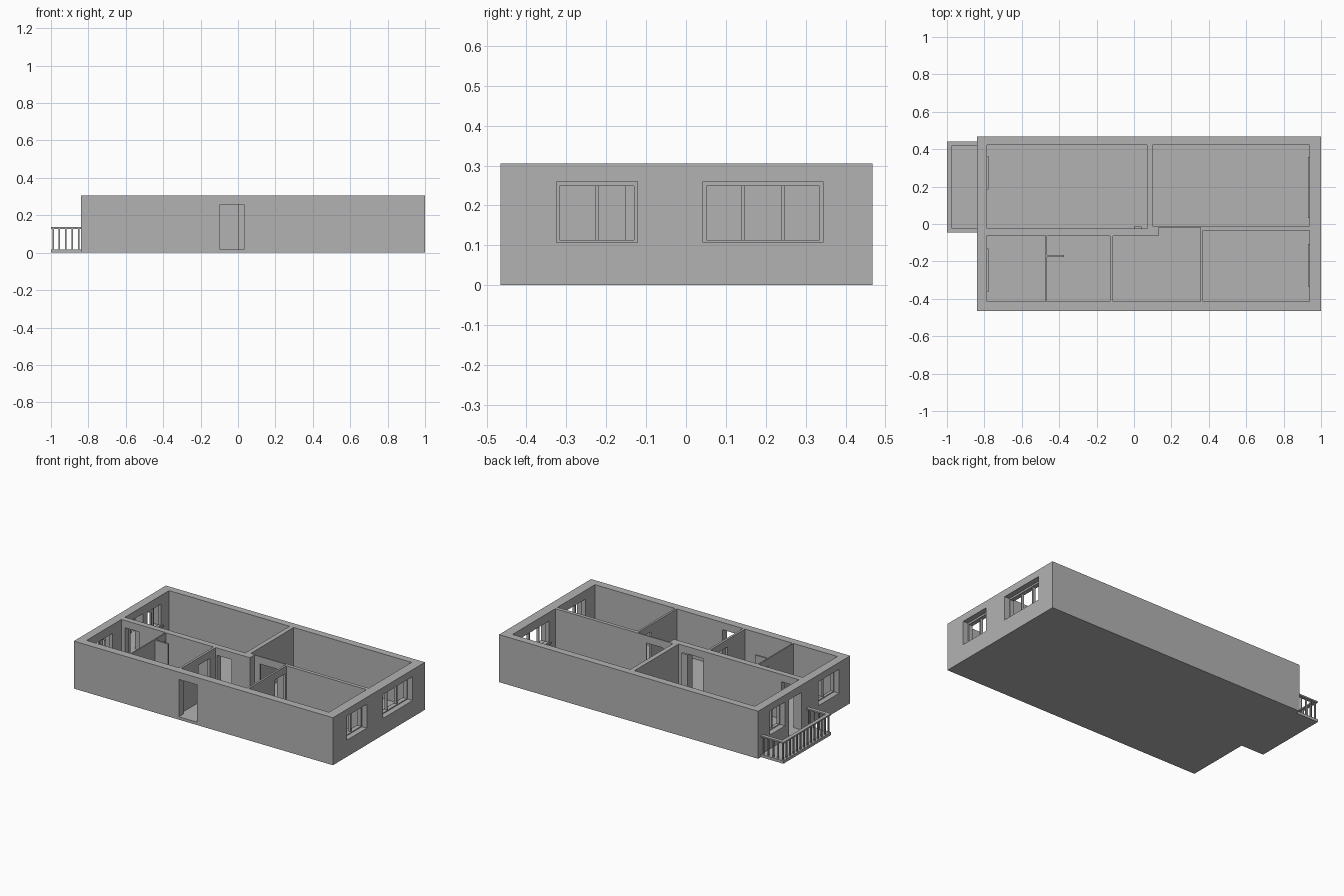
import bpy, bmesh
from mathutils import Matrix, Vector

if "Cube" in bpy.data.objects:
    bpy.data.objects.remove(bpy.data.objects["Cube"])

grey = bpy.data.materials.new("plaster grey")
grey.diffuse_color = (0.45, 0.45, 0.45, 1)
grey.use_nodes = True
grey.node_tree.nodes["Principled BSDF"].inputs["Base Color"].default_value = grey.diffuse_color

FLOOR, HEAD, SILL, TOP = 0.018, 0.258, 0.107, 0.305


def boxes(name, items):
    """One object from boxes given as (x0, x1, y0, y1, z0, z1)."""
    bm = bmesh.new()
    for x0, x1, y0, y1, z0, z1 in items:
        size = Vector((x1 - x0, y1 - y0, z1 - z0))
        mid = Vector((x0 + x1, y0 + y1, z0 + z1)) / 2
        bmesh.ops.create_cube(bm, size=1, matrix=Matrix.Translation(mid) @ Matrix.Diagonal(size).to_4x4())
    me = bpy.data.meshes.new(name)
    bm.to_mesh(me)
    bm.free()
    me.materials.append(grey)
    ob = bpy.data.objects.new(name, me)
    bpy.context.collection.objects.link(ob)
    return ob


# House block, carved into rooms
house = boxes("house_walls", [(-0.84, 1.0, -0.465, 0.468, 0, TOP)])
rooms = [(-0.785, 0.07, -0.025, 0.422),    # living room
         (0.10, 0.937, -0.012, 0.422),     # large bedroom
         (-0.785, -0.473, -0.415, -0.062), # kitchen
         (-0.465, -0.128, -0.415, -0.065), # bathroom
         (-0.113, 0.355, -0.415, -0.065),  # hall
         (0.13, 0.355, -0.20, -0.02),      # hall recess
         (0.368, 0.937, -0.415, -0.035)]   # small bedroom
doors = [(-0.095, 0.033, -0.50, -0.40),    # entrance
         (-0.105, 0.0, -0.08, -0.01),
         (0.17, 0.29, -0.04, 0.01),
         (-0.76, -0.66, -0.08, -0.01),
         (-0.14, -0.10, -0.24, -0.125),
         (0.34, 0.38, -0.15, -0.045),
         (-0.48, -0.455, -0.16, -0.075),
         (-0.88, -0.77, 0.03, 0.155)]      # balcony door
# Windows: outer face x, inward direction, y range, sash count
windows = [(1.0, -1, -0.325, -0.122, 2), (1.0, -1, 0.043, 0.343, 3),
           (-0.84, 1, -0.353, -0.145, 2), (-0.84, 1, 0.195, 0.348, 2)]

cuts = [r + (FLOOR, 0.4) for r in rooms] + [d + (FLOOR, HEAD) for d in doors]
for x, s, y0, y1, n in windows:
    a, b = sorted((x - s * 0.05, x + s * 0.10))
    cuts.append((a, b, y0, y1, SILL, 0.26))
cutters = []
for c in cuts:
    k = boxes("cutter", [c])
    k.hide_render = True
    m = house.modifiers.new("cut", 'BOOLEAN')
    m.object, m.operation, m.solver = k, 'DIFFERENCE', 'EXACT'
    cutters.append(k)
dg = bpy.context.evaluated_depsgraph_get()
carved = bpy.data.meshes.new_from_object(house.evaluated_get(dg))
house.modifiers.clear()
house.data = carved
for k in cutters:
    bpy.data.objects.remove(k)

# Window frames, sashes, head rails and sills
for i, (x, s, y0, y1, n) in enumerate(windows):
    depth = 0.063 if x > 0 else 0.055

    def bar(d0, d1, ya, yb, za, zb):
        return (*sorted((x + s * d0, x + s * d1)), ya, yb, za, zb)

    t = 0.008
    parts = [bar(0.035, depth, y0, y0 + t, SILL, 0.26), bar(0.035, depth, y1 - t, y1, SILL, 0.26),
             bar(0.035, depth, y0, y1, SILL, SILL + 0.006), bar(0.035, depth, y0, y1, 0.249, 0.26)]
    for k in range(1, n):
        y = y0 + (y1 - y0) * k / n
        parts.append(bar(0.04, depth - 0.005, y - 0.004, y + 0.004, SILL, 0.252))
    boxes(f"window_frame_{i}", parts)
    boxes(f"window_sill_{i}", [bar(depth - 0.01, depth + 0.007, y0 - 0.01, y1 + 0.015, SILL - 0.008, SILL + 0.001)])

# Open door leaves
boxes("bathroom_door_leaf", [(-0.465, -0.375, -0.176, -0.165, FLOOR, 0.30)])
boxes("living_room_door_leaf", [(0.0, 0.04, -0.026, -0.013, FLOOR, HEAD)])

# Balcony slab and flat handrail on three sides
BX, BY0, BY1 = -1.0, -0.045, 0.44
boxes("balcony_floor", [(BX, -0.84, BY0, BY1, 0, FLOOR)])
w = 0.023
boxes("balcony_handrail", [(BX, BX + w, BY0, BY1, 0.128, 0.137),
                           (BX + w, -0.84, BY0, BY0 + w, 0.128, 0.137),
                           (BX + w, -0.84, BY1 - w, BY1, 0.128, 0.137)])

# Balusters
xa, ya, yb = BX + w / 2, BY0 + w / 2, BY1 - w / 2
spots = [(xa, ya + (yb - ya) * k / 13) for k in range(14)]
spots += [(xa + 0.034 * k, y) for k in range(1, 5) for y in (ya, yb)]
r = 0.004
boxes("balcony_balusters", [(x - r, x + r, y - r, y + r, FLOOR, 0.129) for x, y in spots])
